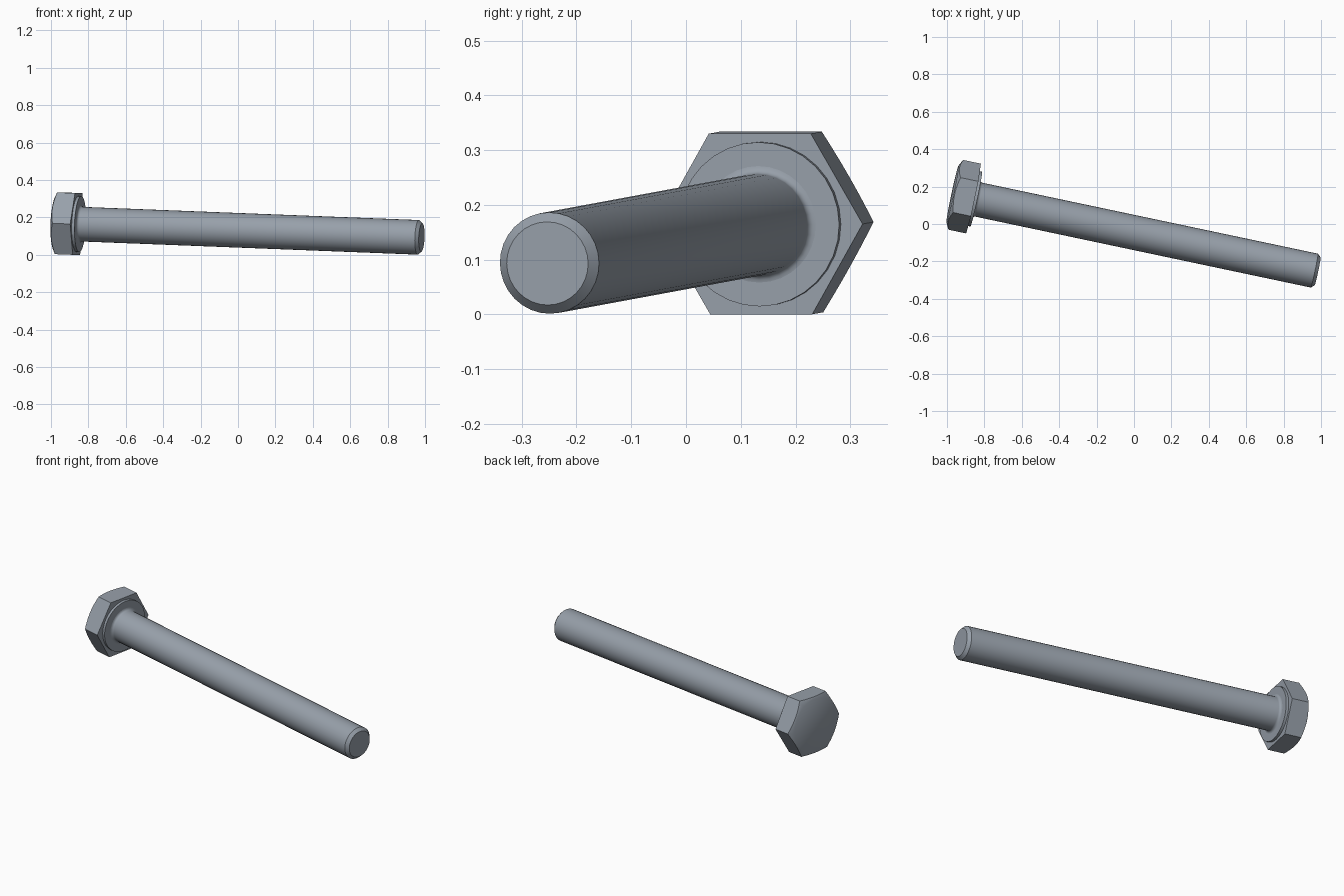
import bpy, bmesh, math
from mathutils import Vector, Matrix

cube = bpy.data.objects.get("Cube")
if cube:
    bpy.data.objects.remove(cube, do_unlink=True)

# Steel material
steel = bpy.data.materials.new("grey steel")
steel.use_nodes = True
colour = (0.31, 0.35, 0.40, 1)
steel.diffuse_color = colour
steel.node_tree.nodes["Principled BSDF"].inputs["Base Color"].default_value = colour

# Frame of the lying bolt: local z runs from under the head to the tip
base = Vector((-0.858, 0.136, 0.165))
tip = Vector((0.982, -0.253, 0.093))
axis = (tip - base).normalized()
side = Vector((0, 0, 1)).cross(axis).normalized()
up = axis.cross(side)
frame = Matrix.Translation(base) @ Matrix((side, up, axis)).transposed().to_4x4()
length = (tip - base).length


def turned(name, rings, sides):
    """Skin rings, each a function of angle giving (radius, height), and cap both ends."""
    bm = bmesh.new()
    loops = []
    for ring in rings:
        loop = []
        for i in range(sides):
            a = math.tau * i / sides
            r, h = ring(a)
            loop.append(bm.verts.new((r * math.cos(a), r * math.sin(a), h)))
        loops.append(loop)
    for low, high in zip(loops, loops[1:]):
        for i in range(sides):
            j = (i + 1) % sides
            bm.faces.new((low[i], low[j], high[j], high[i]))
    bm.faces.new(loops[0][::-1])
    bm.faces.new(loops[-1])
    bmesh.ops.recalc_face_normals(bm, faces=bm.faces)
    bm.transform(frame)
    mesh = bpy.data.meshes.new(name)
    bm.to_mesh(mesh)
    bm.free()
    mesh.materials.append(steel)
    obj = bpy.data.objects.new(name, mesh)
    bpy.context.collection.objects.link(obj)
    bpy.ops.object.select_all(action='DESELECT')
    obj.select_set(True)
    bpy.context.view_layer.objects.active = obj
    bpy.ops.object.shade_smooth_by_angle(angle=math.radians(35))
    return obj


def circle(r, h):
    return lambda a: (r, h)


# Hexagonal head whose outer face is chamfered by a shallow cone
APOTHEM, HEIGHT, FLAT_RADIUS, SLOPE = 0.165, 0.115, 0.155, 0.5


def hex_radius(a):
    return APOTHEM / math.cos(a % (math.pi / 3) - math.pi / 6)


def hex_base(a):
    return hex_radius(a), 0


def hex_crown(a):
    r = hex_radius(a)
    return r, -HEIGHT + (r - FLAT_RADIUS) * SLOPE


turned("hex_head", [circle(FLAT_RADIUS, -HEIGHT), hex_crown, hex_base], 60)

# Thin round bearing face under the head
WASHER = 0.015
turned("washer_face", [circle(0.15, -0.01), circle(0.15, WASHER)], 32)

# Shank with a small fillet at the head and a chamfered tip
R, FILLET = 0.0925, 0.014
rings = [circle(R + FILLET, 0)]
for k in range(5):
    t = k / 4 * math.pi / 2
    rings.append(circle(R + FILLET * (1 - math.sin(t)), WASHER + FILLET * (1 - math.cos(t))))
rings += [circle(R, length - 0.018), circle(0.076, length)]
turned("shank", rings, 32)
